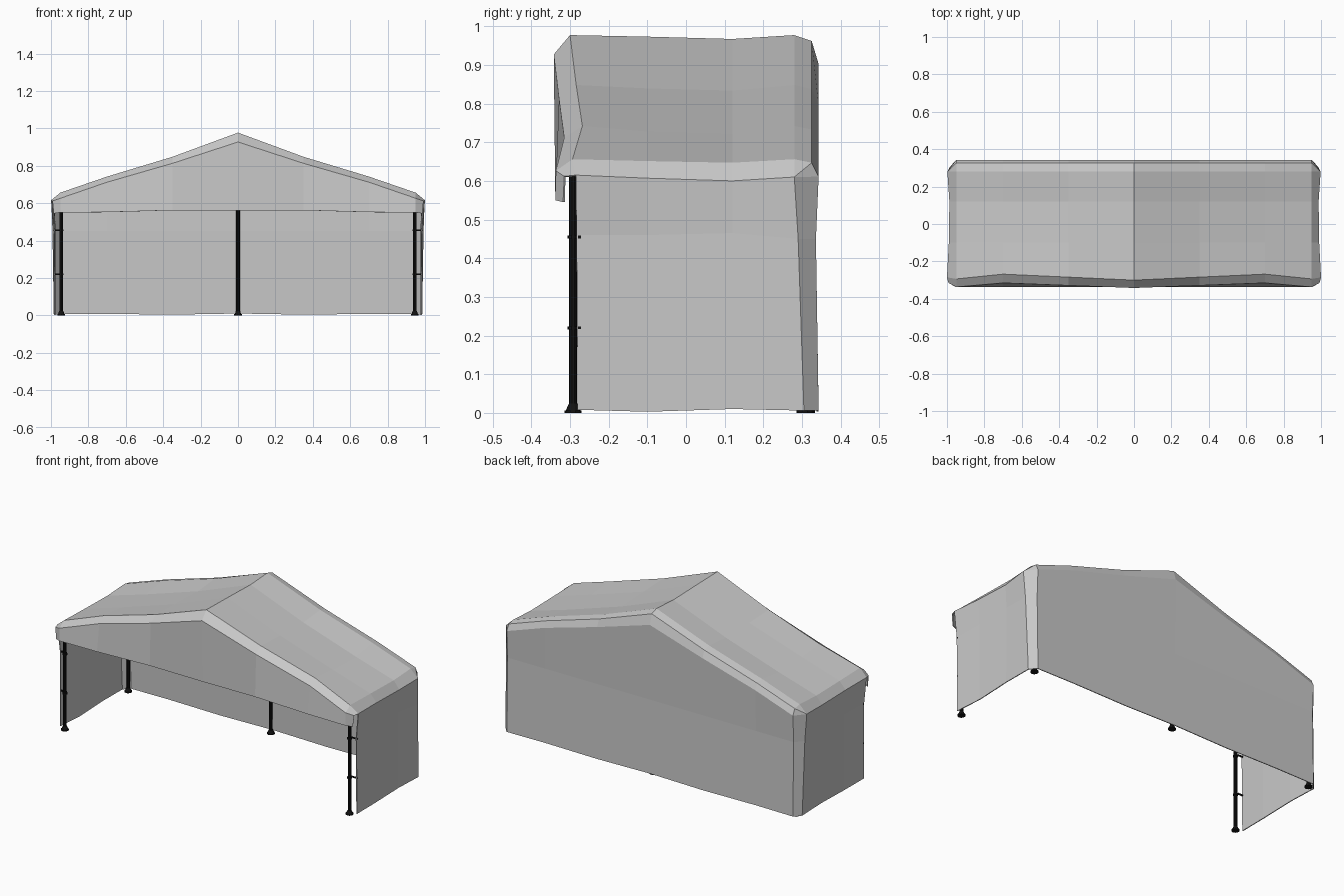
import bpy, bmesh, math
from mathutils import Vector

cube = bpy.data.objects.get("Cube")
if cube:
    bpy.data.objects.remove(cube, do_unlink=True)


def material(name, value):
    mat = bpy.data.materials.new(name)
    mat.use_nodes = True
    color = (value, value, value, 1)
    mat.diffuse_color = color
    bsdf = mat.node_tree.nodes["Principled BSDF"]
    bsdf.inputs["Base Color"].default_value = color
    bsdf.inputs["Roughness"].default_value = 0.9
    return mat


canvas = material("grey canvas", 0.58)
metal = material("black metal", 0.006)


def finish(bm, name, mat):
    mesh = bpy.data.meshes.new(name)
    bm.to_mesh(mesh)
    bm.free()
    obj = bpy.data.objects.new(name, mesh)
    mesh.materials.append(mat)
    bpy.context.collection.objects.link(obj)
    return obj


def loft(bm, rows):
    """Join neighbouring rows of points with quads (triangles where points meet)."""
    grid = [[bm.verts.new(p) for p in row] for row in rows]
    for a, b in zip(grid, grid[1:]):
        for i in range(len(a) - 1):
            bm.faces.new((a[i], a[i + 1], b[i + 1], b[i]))


def cloth(name, rows, up):
    """Thin mirrored cloth panel whose outside follows the direction up."""
    bm = bmesh.new()
    loft(bm, rows)
    bmesh.ops.remove_doubles(bm, verts=bm.verts, dist=0.0005)
    bmesh.ops.recalc_face_normals(bm, faces=bm.faces)
    if sum((f.normal.dot(up) * f.calc_area() for f in bm.faces)) < 0:
        bmesh.ops.reverse_faces(bm, faces=bm.faces)
    obj = finish(bm, name, canvas)
    mirror = obj.modifiers.new("Mirror", 'MIRROR')
    mirror.use_clip = True
    solid = obj.modifiers.new("Thickness", 'SOLIDIFY')
    solid.thickness = 0.005
    solid.offset = -1
    return obj


# Sagging gable outline from ridge to eave
SPAN = [0, 0.35, 0.7, 0.95]
RISE = [0.977, 0.848, 0.742, 0.656]
BOW = [0, 0.5, 1, 0.2]
DROP = [1, 0.7, 0.6, 0.6]


def roof_row(y, drop, bow, sag, corner):
    row = [(x, y + bow * b, z - drop * d - sag * b)
           for x, z, b, d in zip(SPAN, RISE, BOW, DROP)]
    return row + [corner]


def flat_row(y, heights, corner):
    return [(x, y, z) for x, z in zip(SPAN, heights)] + [corner]


# Eave line shared by the roof and the side walls
eave = [(1.0, -0.285, 0.615), (0.99, -0.1, 0.607),
        (0.987, 0.12, 0.6), (0.998, 0.28, 0.61)]
back_mid = (0.992, 0.29, 0.45)
back_foot = (0.985, 0.305, 0.006)

# Roof with front valance and back wall
cloth("roof_and_back_wall", [
    flat_row(-0.338, [0.56, 0.562, 0.552, 0.55], (0.985, -0.318, 0.545)),
    roof_row(-0.342, 0.05, 0.027, 0, (0.992, -0.315, 0.612)),
    roof_row(-0.3, 0, 0.032, 0, eave[0]),
    roof_row(-0.1, 0.004, 0, 0.012, eave[1]),
    roof_row(0.12, 0.01, 0, 0.015, eave[2]),
    roof_row(0.28, 0, 0, 0, eave[3]),
    roof_row(0.325, 0.015, 0, 0, eave[3]),
    roof_row(0.343, 0.075, 0, 0, eave[3]),
    flat_row(0.336, [0.45] * 4, back_mid),
    flat_row(0.343, [0.01, 0.004, 0.008, 0.006], back_foot),
], Vector((0, 0.5, 1)))

# Side walls
cloth("side_walls", [
    eave,
    [(0.985, -0.283, 0.46), (0.98, -0.1, 0.46), (0.98, 0.12, 0.465), back_mid],
    [(0.987, -0.28, 0.008), (0.98, -0.1, 0.003), (0.982, 0.12, 0.01), back_foot],
], Vector((1, 0, 0)))


def tube(bm, base, bottom, top, r1, r2, sides=10):
    made = bmesh.ops.create_cone(bm, cap_ends=True, segments=sides,
                                 radius1=r1, radius2=r2, depth=top - bottom)
    bmesh.ops.translate(bm, verts=made["verts"],
                        vec=(base[0], base[1], (top + bottom) / 2))


def pole(name, x, y, height):
    bm = bmesh.new()
    tube(bm, (x, y), 0.004, height, 0.01, 0.01)
    tube(bm, (x, y), 0, 0.006, 0.022, 0.022)
    tube(bm, (x, y), 0.006, 0.024, 0.019, 0.011)
    return finish(bm, name, metal)


def tie(name, side, z):
    """Small strap from a front pole to the wall edge."""
    bm = bmesh.new()
    tube(bm, (side * 0.945, -0.292), z - 0.004, z + 0.004, 0.014, 0.014)
    strap = bmesh.ops.create_cube(bm, size=1)["verts"]
    bmesh.ops.scale(bm, verts=strap, vec=(0.04, 0.008, 0.007))
    bmesh.ops.translate(bm, verts=strap, vec=(side * 0.966, -0.275, z))
    return finish(bm, name, metal)


# Poles, feet and ties
for side, label in ((1, "left"), (-1, "right")):
    pole("front_pole_" + label, side * 0.945, -0.292, 0.615)
    pole("back_pole_" + label, side * 0.945, 0.308, 0.615)
    for z, place in ((0.22, "lower"), (0.455, "upper")):
        tie(place + "_tie_" + label, side, z)
pole("back_pole_middle", 0, 0.312, 0.9)
